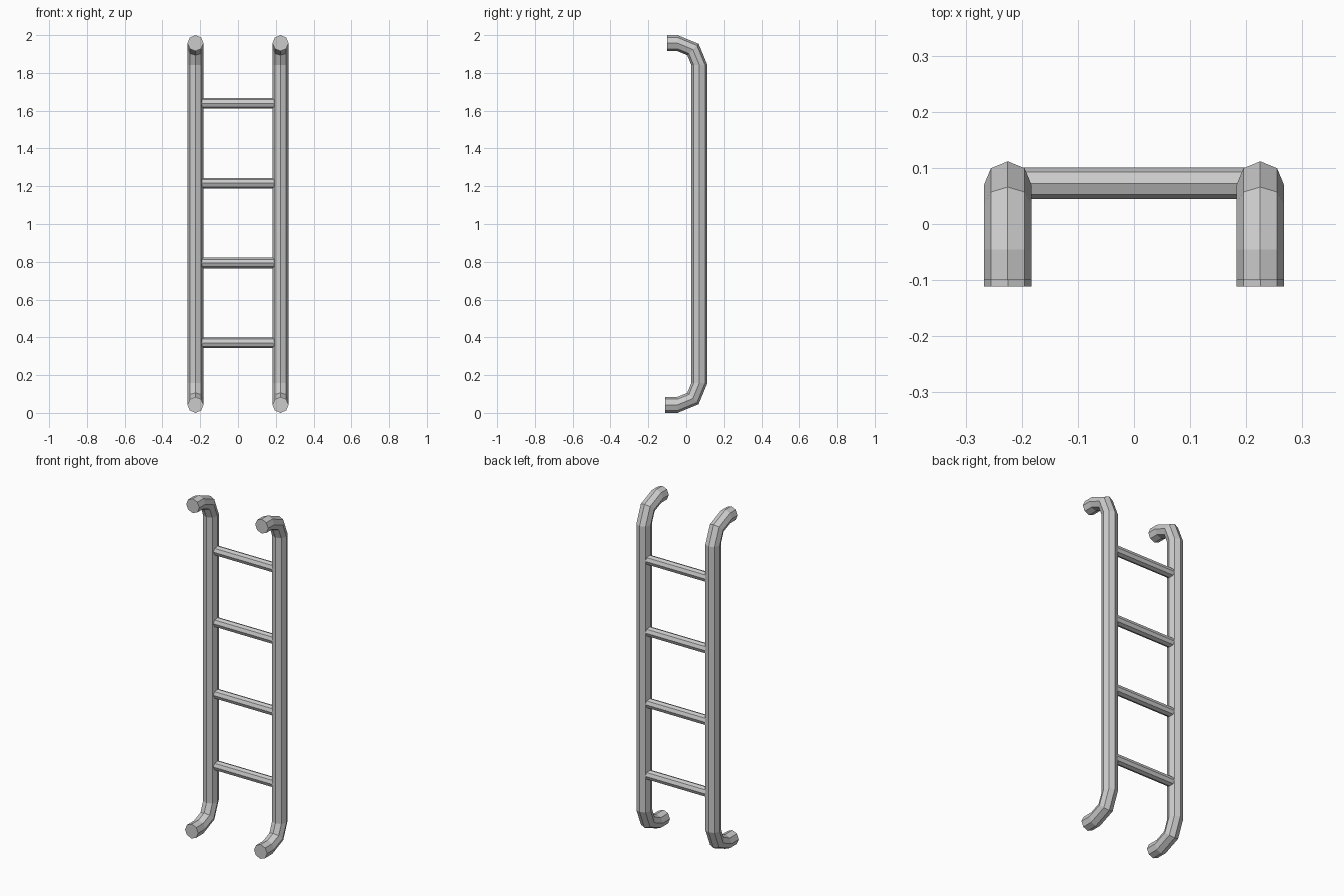
import bpy, bmesh
from math import sin, cos, pi
from mathutils import Vector

if "Cube" in bpy.data.objects:
    bpy.data.objects.remove(bpy.data.objects["Cube"])

SIDES = 8


def tube(name, stations, radius):
    """Octagonal capped tube through (centre, side axis, other axis) stations."""
    bm = bmesh.new()
    rings = []
    for c, u, v in stations:
        rings.append([bm.verts.new(c + radius * (cos(2 * pi * i / SIDES) * u + sin(2 * pi * i / SIDES) * v))
                      for i in range(SIDES)])
    for a, b in zip(rings, rings[1:]):
        for i in range(SIDES):
            j = (i + 1) % SIDES
            bm.faces.new((a[i], a[j], b[j], b[i]))
    bm.faces.new(rings[0])
    bm.faces.new(rings[-1])
    bmesh.ops.recalc_face_normals(bm, faces=bm.faces)
    mesh = bpy.data.meshes.new(name)
    bm.to_mesh(mesh)
    bm.free()
    ob = bpy.data.objects.new(name, mesh)
    bpy.context.collection.objects.link(ob)
    return ob


R = 0.0425        # rail radius
BEND = 0.1145     # bend radius
RAIL_Y = 0.0693   # depth of the upright part
BEND_Y = RAIL_Y - BEND
LOW, HIGH = R, 2 - R


def rail_stations(x):
    side = Vector((1, 0, 0))

    def st(y, z, a):
        return Vector((x, y, z)), side, Vector((0, cos(a), sin(a)))

    out = [st(-0.111, LOW, -pi / 2)]
    for a in (-pi / 2, -pi / 4, 0):      # lower bend
        out.append(st(BEND_Y + BEND * cos(a), LOW + BEND + BEND * sin(a), a))
    for a in (0, pi / 4, pi / 2):        # upper bend
        out.append(st(BEND_Y + BEND * cos(a), HIGH - BEND + BEND * sin(a), a))
    out.append(st(-0.1, HIGH, pi / 2))
    return out


# Side rails
for label, x in (("left", -0.225), ("right", 0.225)):
    tube(label + "_rail", rail_stations(x), R)

# Rungs
Y, Z = Vector((0, 1, 0)), Vector((0, 0, 1))
for n in range(4):
    z = 0.371 + n * 0.4225
    tube(f"rung_{n + 1}", [(Vector((x, 0.0725, z)), Y, Z) for x in (-0.205, 0.205)], 0.028)
